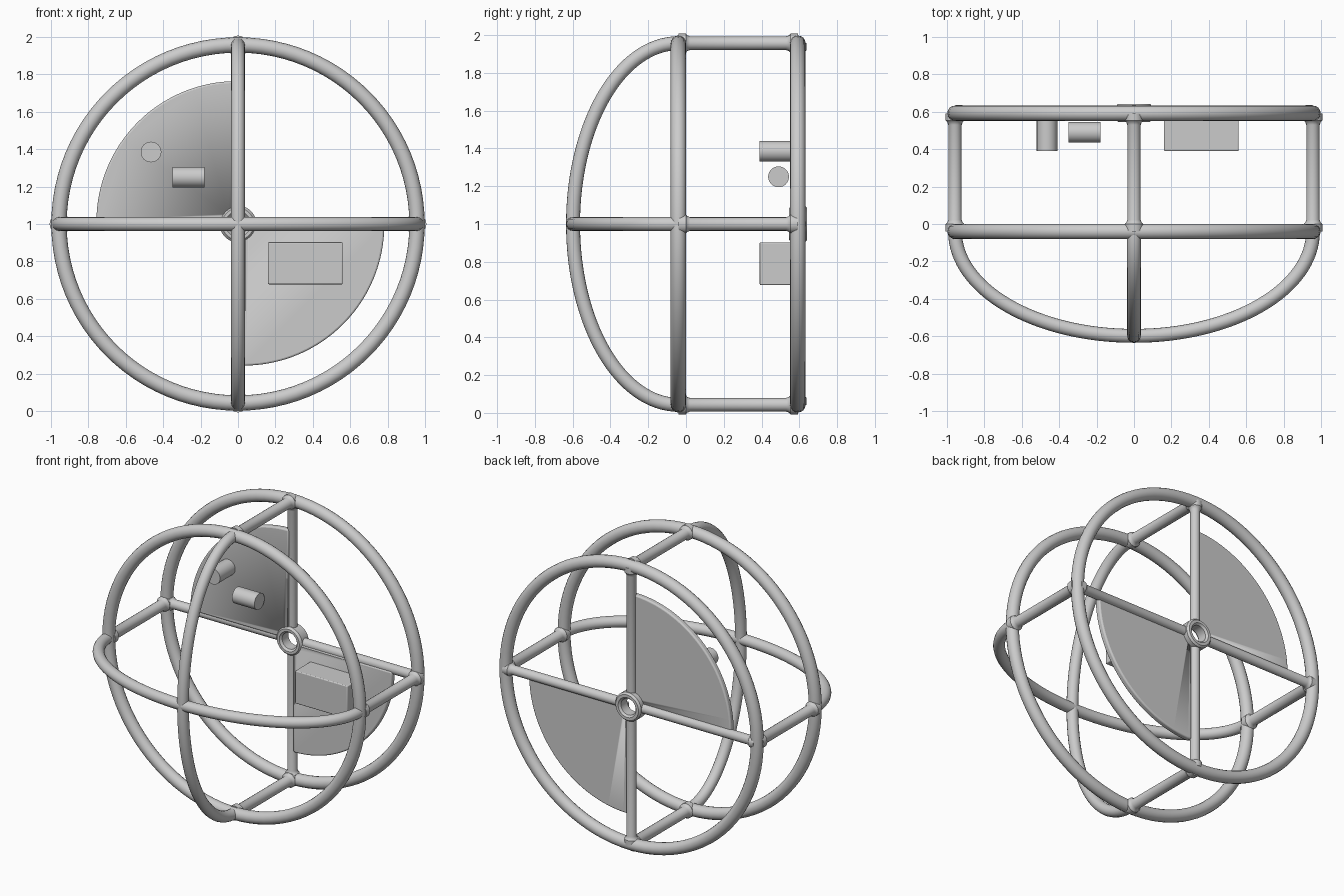
import bpy, bmesh
from math import sin, cos, pi
from mathutils import Vector, Matrix

if "Cube" in bpy.data.objects:
    bpy.data.objects.remove(bpy.data.objects["Cube"])

ZC = 1.0                  # height of the cage axis
R, TUBE = 0.957, 0.041    # main ring radius and tube radius
Y_FRONT, Y_REAR = -0.04, 0.592


def smooth(ob, angle=0.6):
    bpy.ops.object.select_all(action='DESELECT')
    ob.select_set(True)
    bpy.context.view_layer.objects.active = ob
    bpy.ops.object.shade_smooth_by_angle(angle=angle)


def tube(name, pts, radius, cyclic=False, flares=None):
    """Round pipe swept along a list of points."""
    cu = bpy.data.curves.new(name, 'CURVE')
    cu.dimensions = '3D'
    cu.bevel_depth = radius
    cu.bevel_resolution = 6
    cu.use_fill_caps = not cyclic
    sp = cu.splines.new('POLY')
    sp.points.add(len(pts) - 1)
    for i, p in enumerate(pts):
        sp.points[i].co = (*p, 1)
        sp.points[i].radius = flares[i] if flares else 1
    sp.use_cyclic_u = cyclic
    ob = bpy.data.objects.new(name, cu)
    bpy.context.collection.objects.link(ob)
    bpy.ops.object.select_all(action='DESELECT')
    ob.select_set(True)
    bpy.context.view_layer.objects.active = ob
    bpy.ops.object.convert(target='MESH')
    ob = bpy.context.object
    smooth(ob)
    return ob


def flared_bar(name, a, b, radius, flare_start=True):
    """Straight bar whose welded ends widen into a small fillet."""
    a, b = Vector(a), Vector(b)
    d, length = (b - a).normalized(), (b - a).length
    prof = [(0, 1.4), (0.039, 1.4), (0.047, 1.15), (0.062, 1)]
    start = prof if flare_start else [(0, 1)]
    steps = start + [(length - s, f) for s, f in reversed(prof)]
    return tube(name, [a + d * s for s, f in steps], radius,
                flares=[f for s, f in steps])


def mesh_object(name, bm, bevel=0):
    bmesh.ops.recalc_face_normals(bm, faces=bm.faces)
    me = bpy.data.meshes.new(name)
    bm.to_mesh(me)
    bm.free()
    ob = bpy.data.objects.new(name, me)
    bpy.context.collection.objects.link(ob)
    if bevel:
        m = ob.modifiers.new('bevel', 'BEVEL')
        m.width, m.segments, m.limit_method = bevel, 3, 'ANGLE'
    smooth(ob)
    return ob


def cylinder(name, loc, radius, depth, axis):
    bm = bmesh.new()
    rot = Matrix.Rotation(pi / 2, 4, 'X' if axis == 'Y' else 'Y')
    bmesh.ops.create_cone(bm, cap_ends=True, segments=40, radius1=radius,
                          radius2=radius, depth=depth,
                          matrix=Matrix.Translation(loc) @ rot)
    return mesh_object(name, bm)


def quarter_panel(name, cx, cz, radius, start, y0, y1):
    """Flat quarter disc standing upright, with a softened rim."""
    bm = bmesh.new()
    n = 40
    ring = [(cx, cz)] + [(cx + radius * cos(start + pi / 2 * i / n),
                          cz + radius * sin(start + pi / 2 * i / n)) for i in range(n + 1)]
    face = bm.faces.new([bm.verts.new((x, y0, z)) for x, z in ring])
    ext = bmesh.ops.extrude_face_region(bm, geom=[face])
    bmesh.ops.translate(bm, vec=(0, y1 - y0, 0),
                        verts=[v for v in ext['geom'] if isinstance(v, bmesh.types.BMVert)])
    return mesh_object(name, bm, 0.01)


# Front and rear rings
for name, y in (('front_ring', Y_FRONT), ('rear_ring', Y_REAR)):
    tube(name, [(R * cos(2 * pi * i / 96), y, ZC + R * sin(2 * pi * i / 96))
                for i in range(96)], TUBE, cyclic=True)

# Crossed half-ellipse hoops forming the front dome
arc = [pi * i / 64 for i in range(65)]
tube('dome_hoop_horizontal', [(R * cos(t), Y_FRONT - 0.558 * sin(t), ZC) for t in arc], 0.037)
tube('dome_hoop_vertical', [(0, Y_FRONT - 0.558 * sin(t), ZC + R * cos(t)) for t in arc], 0.037)

# Side struts and rear spokes at the four quarter points
for side, dx, dz in (('right', 1, 0), ('top', 0, 1), ('left', -1, 0), ('bottom', 0, -1)):
    flared_bar('strut_' + side, (R * dx, Y_FRONT, ZC + R * dz),
               (R * dx, Y_REAR, ZC + R * dz), 0.036)
    flared_bar('spoke_' + side, (0.07 * dx, Y_REAR, ZC + 0.07 * dz),
               (R * dx, Y_REAR, ZC + R * dz), 0.032, flare_start=False)

# Open hub ring, turned from a rounded profile
bm = bmesh.new()
profile = [(0.056, 0.56), (0.068, 0.546), (0.085, 0.546), (0.098, 0.56),
           (0.098, 0.628), (0.087, 0.641), (0.068, 0.641), (0.056, 0.628)]
verts = [bm.verts.new((r, y, ZC)) for r, y in profile]
edges = [bm.edges.new((verts[i], verts[(i + 1) % len(verts)])) for i in range(len(verts))]
bmesh.ops.spin(bm, geom=verts + edges, cent=(0, 0, ZC), axis=(0, 1, 0),
               angle=2 * pi, steps=48, use_duplicate=False)
bmesh.ops.remove_doubles(bm, verts=bm.verts, dist=1e-4)
# keep the hub bore clear and the rim soft
mesh_object('hub_ring', bm)

# Quarter-disc mounting panels; their inner corners stop at the hub
panels = [quarter_panel('upper_panel', -0.005, ZC + 0.012, 0.752, pi / 2, 0.555, 0.595),
          quarter_panel('lower_panel', 0.03, ZC - 0.005, 0.752, -pi / 2, 0.555, 0.595)]
bore = cylinder('hub_bore_cutter', (0, 0.59, ZC), 0.075, 0.4, 'Y')
bore.hide_render = True
bore.hide_set(True)
for p in panels:
    m = p.modifiers.new('bore', 'BOOLEAN')
    m.operation, m.object, m.solver = 'DIFFERENCE', bore, 'EXACT'

# Equipment on the panels
cylinder('sensor_can', (-0.465, 0.475, 1.385), 0.055, 0.17, 'Y')
cylinder('motor_can', (-0.265, 0.49, 1.25), 0.055, 0.17, 'X')
bm = bmesh.new()
bmesh.ops.create_cube(bm, size=1, matrix=Matrix.Translation((0.36, 0.475, 0.79))
                      @ Matrix.Diagonal((0.40, 0.17, 0.225, 1)))
mesh_object('equipment_box', bm, 0.006)
